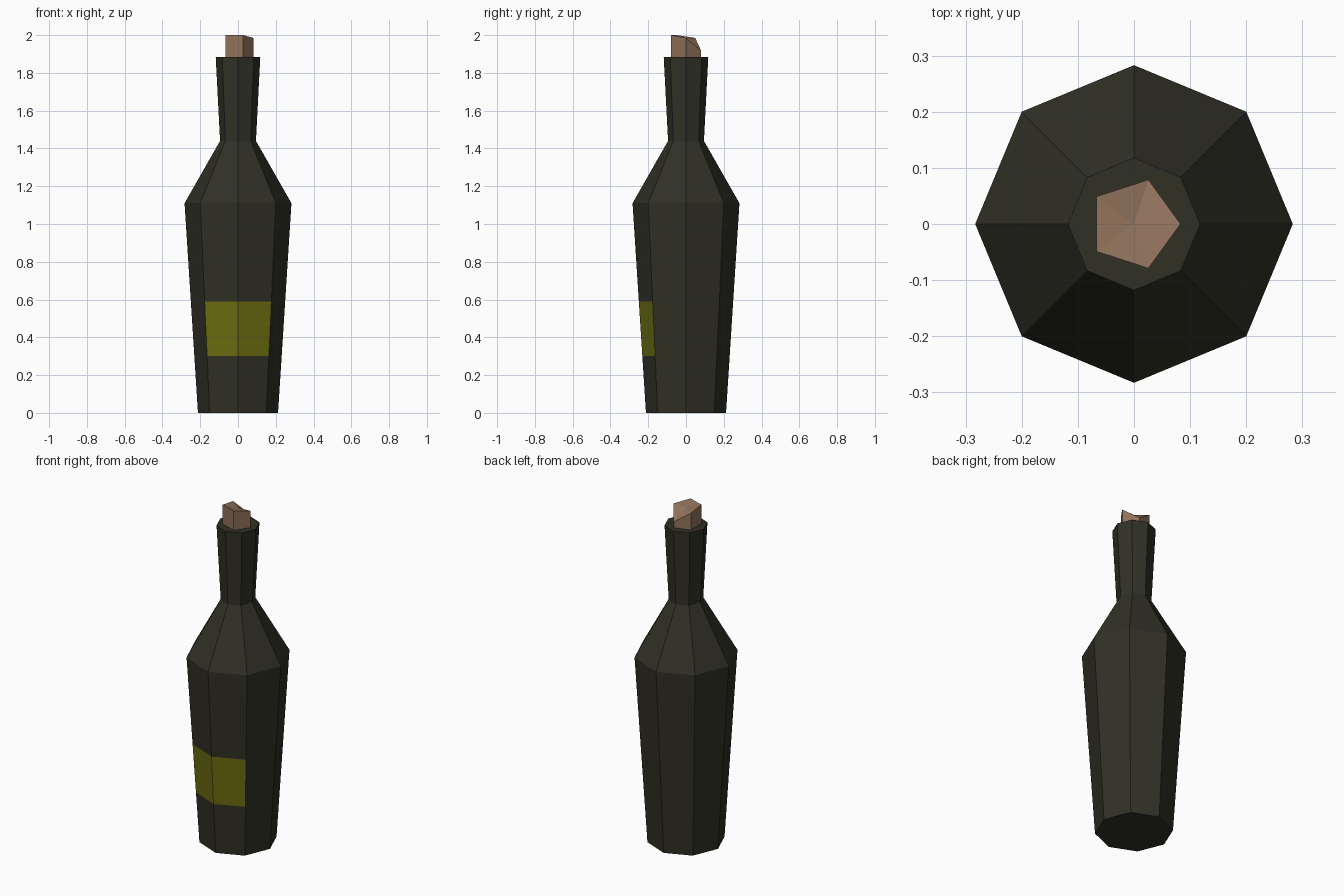
import bpy, bmesh, math

if "Cube" in bpy.data.objects:
    bpy.data.objects.remove(bpy.data.objects["Cube"])


def material(name, rgb):
    m = bpy.data.materials.new(name)
    m.diffuse_color = (*rgb, 1.0)
    m.use_nodes = True
    m.node_tree.nodes["Principled BSDF"].inputs["Base Color"].default_value = m.diffuse_color
    return m


def ring(bm, sides, radius, heights):
    """Ring of verts; heights holds one z per corner."""
    step = 2 * math.pi / sides
    return [bm.verts.new((radius * math.cos(i * step), radius * math.sin(i * step), heights[i]))
            for i in range(sides)]


def bridge(bm, low, high):
    n = len(low)
    for i in range(n):
        j = (i + 1) % n
        bm.faces.new((low[i], low[j], high[j], high[i]))


def finish(bm, name, mats):
    bmesh.ops.recalc_face_normals(bm, faces=bm.faces[:])
    mesh = bpy.data.meshes.new(name)
    bm.to_mesh(mesh)
    bm.free()
    for m in mats:
        mesh.materials.append(m)
    ob = bpy.data.objects.new(name, mesh)
    bpy.context.collection.objects.link(ob)
    return ob


glass = material("dark_green_glass", (0.030, 0.030, 0.0185))
paper = material("olive_label", (0.150, 0.150, 0.005))
cork_mat = material("cork_brown", (0.278, 0.168, 0.105))

# Bottle: eight-sided profile, with extra rings at the label edges
LABEL_LOW, LABEL_HIGH = 0.30, 0.59


def body_radius(z):
    return 0.212 + (0.283 - 0.212) * z / 1.11


profile = [(body_radius(z), z) for z in (0, LABEL_LOW, LABEL_HIGH, 1.11)]
profile += [(0.095, 1.44), (0.118, 1.885)]
bm = bmesh.new()
rings = [ring(bm, 8, r, [z] * 8) for r, z in profile]
for low, high in zip(rings, rings[1:]):
    bridge(bm, low, high)
bm.faces.new(rings[0][::-1])
bm.faces.new(rings[-1])

# Label: the two front facets between the label rings
for f in bm.faces:
    c = f.calc_center_median()
    if LABEL_LOW < c.z < LABEL_HIGH and c.y < -0.15:
        f.material_index = 1
finish(bm, "bottle", [glass, paper])

# Cork: five-sided plug with one chipped top corner
bm = bmesh.new()
low = ring(bm, 5, 0.083, [1.87] * 5)
high = ring(bm, 5, 0.083, [1.985, 1.92, 1.985, 2.0, 2.0])
bridge(bm, low, high)
bm.faces.new(low[::-1])
centre = bm.verts.new((0, 0, 1.982))
for i in range(5):
    bm.faces.new((high[i], high[(i + 1) % 5], centre))
finish(bm, "cork", [cork_mat])
